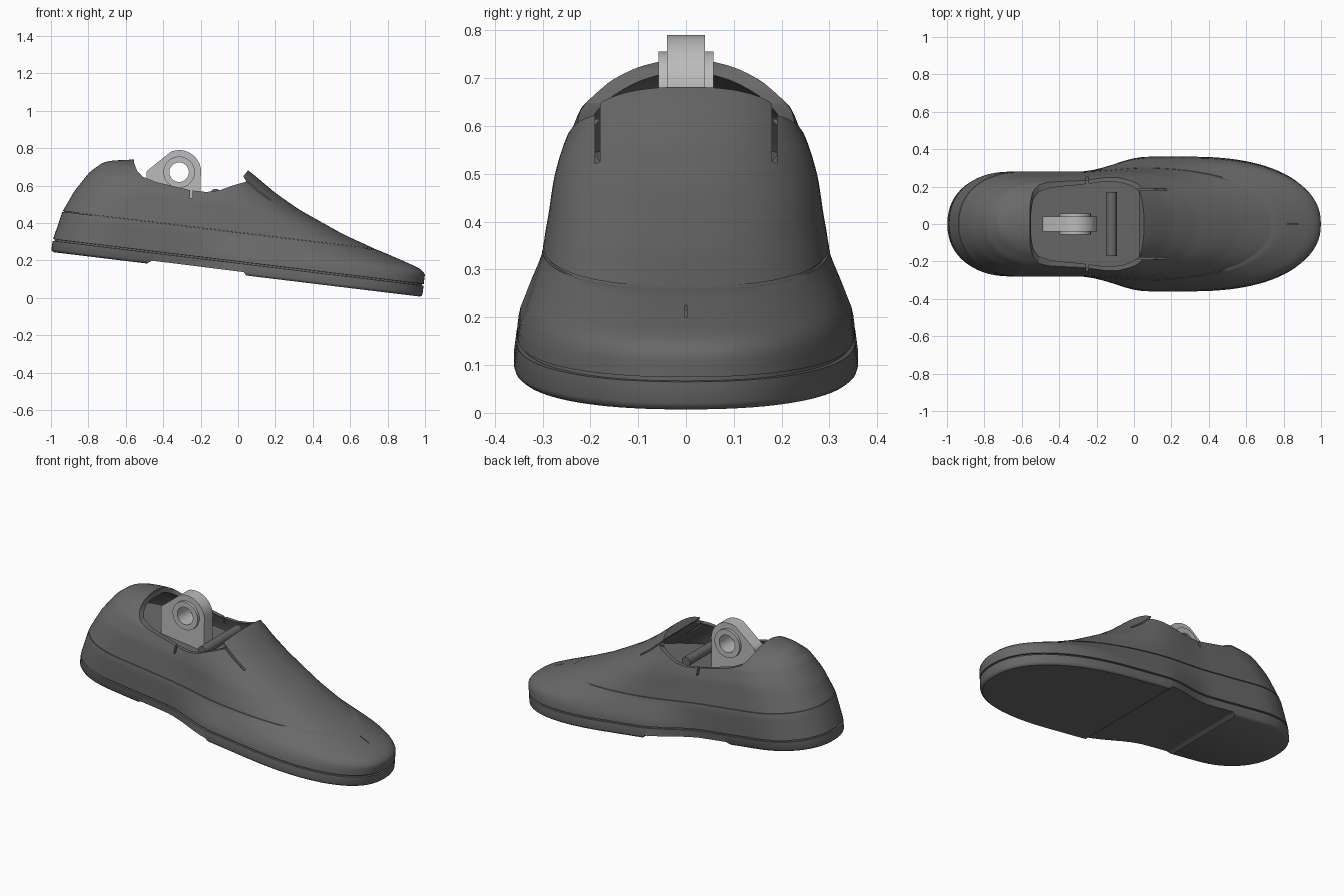
import bpy, bmesh, math

if "Cube" in bpy.data.objects:
    bpy.data.objects.remove(bpy.data.objects["Cube"])

SLOPE, BASE = -0.121, 0.125          # sole plane: z = BASE + SLOPE * x

# Shape tables: (height above sole, value)
HEEL_X = [(0, -1), (.065, -.99), (.22, -.94), (.34, -.875), (.45, -.795), (.51, -.725),
          (.53, -.67), (.545, -.56), (.57, -.5)]
TOE_X = [(0, .985), (.125, 1), (.15, .975), (.203, .81), (.225, .735), (.28, .57),
         (.385, .33), (.46, .2), (.55, .075), (.575, .035)]
HEEL_W = [(0, .272), (.05, .28), (.2, .28), (.37, .252), (.45, .222), (.5, .175),
          (.53, .13), (.57, .09)]
FORE_W = [(0, .362), (.1, .348), (.15, .328), (.21, .302), (.3, .29), (.57, .28)]
CAP_X = [(0, .3), (.14, .3), (.225, 0), (.46, -.3), (.57, -.35)]


def interp(table, h):
    if h <= table[0][0]:
        return table[0][1]
    for (a, va), (b, vb) in zip(table, table[1:]):
        if h <= b:
            return va + (vb - va) * (h - a) / (b - a)
    return table[-1][1]


def val(table, h):
    return sum(interp(table, h + k * .006) for k in (-1, 0, 1)) / 3


def outline(h, z_h, inset=0.0, n=112):
    """One closed shoe outline at height h, placed at height z_h."""
    x0, x1 = val(HEEL_X, h) + inset, val(TOE_X, h) - inset
    wb, wf = val(HEEL_W, h) - inset, val(FORE_W, h) - inset
    xf, xb = val(CAP_X, h), x0 + .33
    ring = []
    for i in range(n):
        t = 2 * math.pi * i / n
        x = (x0 + x1) / 2 + (x1 - x0) / 2 * math.cos(t)
        s = min(1, max(0, (x + .3) / .37))
        w = wb + (wf - wb) * s * s * (3 - 2 * s)
        if x > xf:
            w *= max(0, 1 - ((x - xf) / (x1 - xf)) ** 2.3) ** (1 / 2.3)
        if x < xb:
            w *= max(0, 1 - ((xb - x) / (xb - x0)) ** 2.2) ** (1 / 2.2)
        y = 0 if i in (0, n // 2) else math.copysign(w, math.sin(t))
        ring.append((x, y, BASE + SLOPE * x + z_h))
    return ring


def finish(name, bm):
    bmesh.ops.recalc_face_normals(bm, faces=bm.faces)
    me = bpy.data.meshes.new(name)
    bm.to_mesh(me)
    bm.free()
    ob = bpy.data.objects.new(name, me)
    bpy.context.collection.objects.link(ob)
    return ob


def loft(name, rings):
    bm = bmesh.new()
    vs = [[bm.verts.new(p) for p in r] for r in rings]
    n = len(vs[0])
    for a, b in zip(vs, vs[1:]):
        for i in range(n):
            j = (i + 1) % n
            bm.faces.new((a[i], a[j], b[j], b[i]))
    bm.faces.new(vs[0][::-1])
    bm.faces.new(vs[-1])
    return finish(name, bm)


def prism(name, pts, y0, y1):
    """Extrude an x-z profile along y."""
    return loft(name, [[(x, y, z) for x, z in pts] for y in (y0, y1)])


def arc(cx, cz, r, a0=0, a1=360, n=40):
    k = n if a1 - a0 >= 360 else n - 1
    return [(cx + r * math.cos(math.radians(a0 + (a1 - a0) * i / k)),
             cz + r * math.sin(math.radians(a0 + (a1 - a0) * i / k))) for i in range(n)]


def cut(ob, cutter):
    m = ob.modifiers.new("cut", 'BOOLEAN')
    m.operation, m.solver, m.object = 'DIFFERENCE', 'EXACT', cutter
    bpy.context.view_layer.objects.active = ob
    bpy.ops.object.modifier_apply(modifier=m.name)
    bpy.data.objects.remove(cutter)


def smooth(ob, angle=35):
    bpy.ops.object.select_all(action='DESELECT')
    ob.select_set(True)
    bpy.context.view_layer.objects.active = ob
    bpy.ops.object.shade_smooth_by_angle(angle=math.radians(angle))


def paint(ob, name, v):
    mat = bpy.data.materials.get(name) or bpy.data.materials.new(name)
    mat.diffuse_color = (v, v, v, 1)
    mat.use_nodes = True
    mat.node_tree.nodes["Principled BSDF"].inputs["Base Color"].default_value = mat.diffuse_color
    ob.data.materials.clear()
    ob.data.materials.append(mat)


# Shoe body, with rounded bottom edge, sole groove and panel seam
layers = [(0, .012), (.006, .004), (.015, 0), (.06, 0), (.061, .01), (.069, .01), (.07, 0),
          (.222, 0), (.2225, .006), (.2265, .006), (.227, 0)]
layers += [(h / 1000, 0) for h in list(range(90, 215, 15)) + list(range(242, 500, 16))
           + list(range(500, 573, 8))]
shoe = loft("shoe_body", [outline(h, h, d) for h, d in sorted(layers)])

# Hollow inside
FLOOR = .33
cut(shoe, loft("cavity", [outline(h + .025, h, .012) for h in
                          [FLOOR + i * (.515 - FLOOR) / 14 for i in range(15)]]))
# Foot opening with dipped collar
cut(shoe, prism("opening", [(-.56, .95), (-.555, .72), (-.54, .68), (-.51, .648), (-.44, .62),
                            (-.35, .598), (-.25, .575), (-.17, .566), (-.1, .575), (-.03, .6),
                            (.045, .622), (.028, .65), (.06, .69), (.06, .95)], -.5, .5))
# Arch recess under the sole
cut(shoe, prism("arch", [(-.485, .1), (-.485, .186), (-.46, .199), (.03, .138), (.045, .119),
                         (.045, .0)], -.5, .5))
# Slits beside the tongue and small notches in the collar
for s in (-1, 1):
    cut(shoe, prism("slit", [(.02, .8), (.02, .57), (.165, .51), (.185, .535), (.185, .8)],
                    s * .185 - .005, s * .185 + .005))
    cut(shoe, prism("notch", [(-.256, .535), (-.244, .535), (-.244, .65), (-.256, .65)],
                    s * .27 - .07, s * .27 + .07))
# Short crease on the toe
cut(shoe, prism("crease", [(.82, .215), (.88, .18), (.88, .4), (.82, .4)], -.0025, .0025))
paint(shoe, "dark_grey", .14)
smooth(shoe)

# Cross bar inside the opening
bar = prism("cross_bar", arc(-.12, .555, .028, n=24), -.172, .172)
paint(bar, "dark_grey", .14)
smooth(bar)

# Ankle lug with pivot hole
CX, CZ = -.315, .672
profile = [(-.2, .47)] + arc(CX, CZ, .118, -12, 112, 28) \
    + arc(-.455, .66, .035, 120, 190, 8) + [(-.49, .5)]
lug = prism("ankle_lug", profile, -.04, .04)
boss = prism("pivot_boss", arc(CX, CZ, .084, n=48), -.057, .057)
for ob in (lug, boss):
    cut(ob, prism("hole", arc(CX, CZ, .052, n=48), -.2, .2))
    paint(ob, "light_grey", .5)
    smooth(ob)
